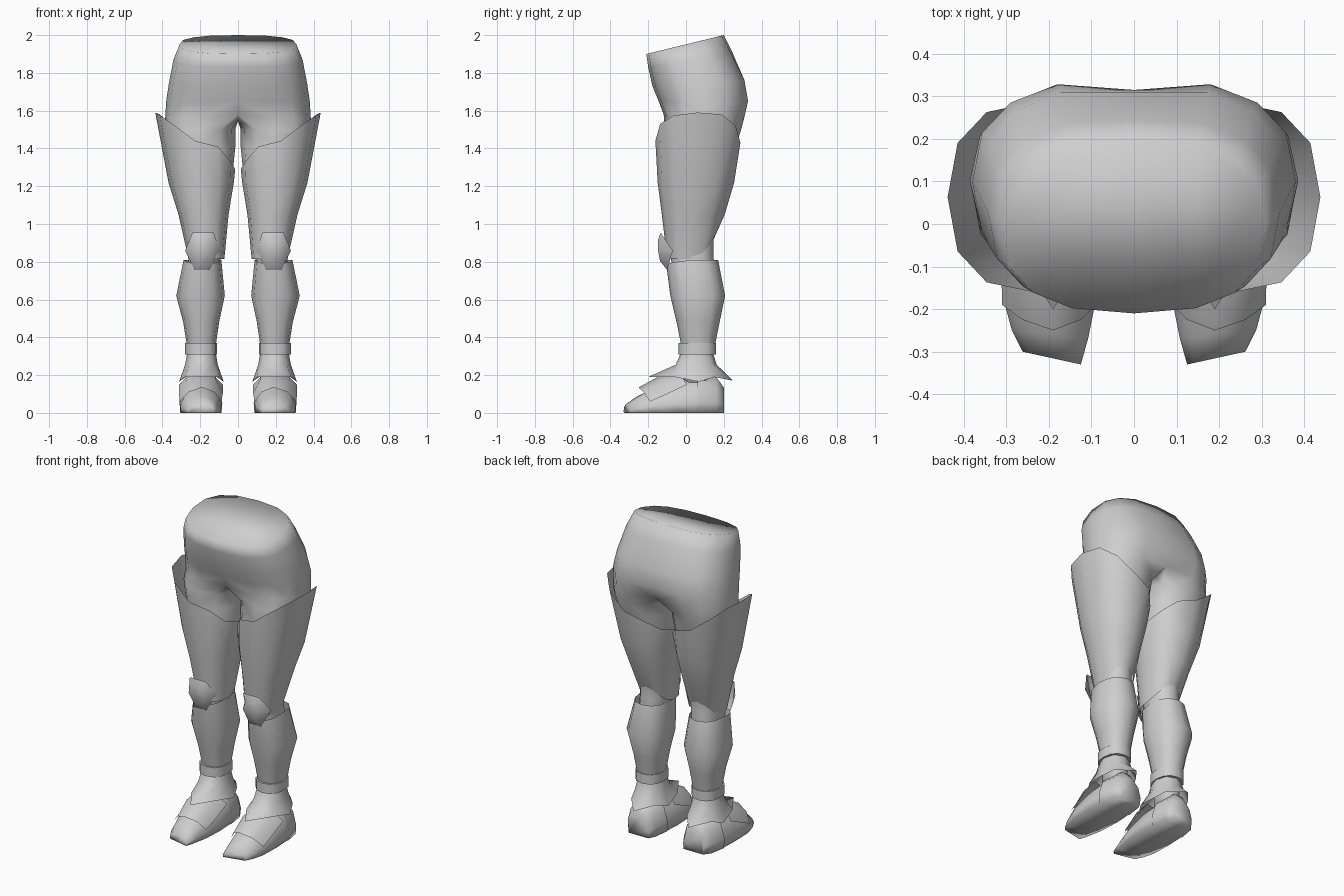
import bpy, bmesh, math
from math import sin, cos, radians
from mathutils import Vector

if "Cube" in bpy.data.objects:
    bpy.data.objects.remove(bpy.data.objects["Cube"])

grey = bpy.data.materials.new("light_grey")
grey.diffuse_color = (0.62, 0.62, 0.62, 1)
grey.use_nodes = True
grey.node_tree.nodes["Principled BSDF"].inputs["Base Color"].default_value = grey.diffuse_color


def spow(v, p):
    return math.copysign(abs(v) ** p, v)


def ring(x0, x1, y0, y1, z, angles, p=0.85):
    """Rounded outline inside given bounds; angle 0 is outward, -90 is forward.
    z is a number or one height per point."""
    pts = []
    for i, a in enumerate(angles):
        c, s = spow(cos(radians(a)), p), spow(sin(radians(a)), p)
        h = z[i] if isinstance(z, (list, tuple)) else z
        pts.append(((x0 + x1) / 2 + c * (x1 - x0) / 2,
                    (y0 + y1) / 2 + s * (y1 - y0) / 2, h))
    return pts


def skin(bm, rows, closed=True):
    n = len(rows[0])
    for a, b in zip(rows, rows[1:]):
        for i in range(n if closed else n - 1):
            j = (i + 1) % n
            bm.faces.new((a[i], a[j], b[j], b[i]))


def finish(name, bm, angle=180):
    bmesh.ops.recalc_face_normals(bm, faces=bm.faces)
    # make open shells face outward
    mid = sum((v.co for v in bm.verts), Vector()) / len(bm.verts)
    if sum(f.normal.dot(f.calc_center_median() - mid) * f.calc_area() for f in bm.faces) < 0:
        bmesh.ops.reverse_faces(bm, faces=bm.faces)
    me = bpy.data.meshes.new(name)
    bm.to_mesh(me)
    bm.free()
    me.materials.append(grey)
    ob = bpy.data.objects.new(name, me)
    bpy.context.collection.objects.link(ob)
    bpy.ops.object.select_all(action='DESELECT')
    ob.select_set(True)
    bpy.context.view_layer.objects.active = ob
    bpy.ops.object.shade_smooth_by_angle(angle=radians(angle))
    mod = ob.modifiers.new("mirror", 'MIRROR')
    mod.merge_threshold = 0.0005
    return ob


def loft(name, rows, closed=True, caps=(), angle=180):
    bm = bmesh.new()
    vs = [[bm.verts.new(c) for c in r] for r in rows]
    skin(bm, vs, closed)
    for k in caps:
        bm.faces.new(vs[k])
    return finish(name, bm, angle)


# Hips and legs: half arcs for the hips, closed rings for the leg
arc = [-90 + 22.5 * i for i in range(9)]
hips = [  # half width, front y, back y, front z, back z, sag at the side, rear cleft
    (.31, -.21, .20, 1.90, 2.00, 0, 0),
    (.342, -.20, .25, 1.83, 1.91, 0, .005),
    (.366, -.178, .325, 1.73, 1.76, 0, .015),
    (.38, -.145, .343, 1.65, 1.65, 0, .028),
    (.386, -.118, .32, 1.58, 1.565, .02, .035)]
bm = bmesh.new()
rows = []
for rx, yf, yb, zf, zb, sag, cleft in hips:
    row = []
    for a in arc:
        c, s = max(0, cos(radians(a))) ** .78, spow(sin(radians(a)), .78)
        y = (yf + yb) / 2 + s * (yb - yf) / 2 - (cleft if a == 90 else 0)
        z = (zf + zb) / 2 + s * (zb - zf) / 2 - sag * c
        row.append(bm.verts.new((0 if abs(a) == 90 else rx * c, y, z)))
    rows.append(row)
skin(bm, rows, False)
bm.faces.new(rows[0])                       # waist cap
crotch = [bm.verts.new((0, y, z)) for y, z in ((.19, 1.55), (.08, 1.545), (-.02, 1.55))]
leg_angles = [-120 + 30 * i for i in range(12)]
leg = [rows[-1] + crotch]
for b in ((.014, .382, -.115, .292, 1.50), (.014, .365, -.112, .262, 1.41),
          (.035, .32, -.10, .21, 1.2),
          (.085, .26, -.085, .145, .97), (.09, .262, -.085, .145, .85),
          (.10, .265, -.07, .15, .75), (.125, .26, -.01, .14, .4),
          (.13, .255, -.02, .14, .27), (.13, .255, -.02, .14, .12)):
    leg.append([bm.verts.new(c) for c in ring(*b, leg_angles)])
skin(bm, leg)
bm.faces.new(leg[-1])
finish("hips_and_legs", bm)

# Thigh guards: open tubes, high on the outside, arched behind the knee
a12 = [30 * i for i in range(12)]
low = [.815 + .09 * max(0, sin(radians(a))) ** 2 for a in a12]
top = [1.59, 1.58, 1.52, 1.43, 1.39, 1.33, 1.29, 1.33, 1.41, 1.44, 1.53, 1.575]
loft("thigh_guard", [
    ring(.072, .262, -.10, .14, low, a12),
    ring(.05, .315, -.128, .205, 1.05, a12),
    ring(.022, .368, -.15, .255, 1.22, a12),
    ring(.015, .438, -.162, .288, top, a12, .82)])

# Knee caps: tilted hexagon domes
rim = [(.13, -.135, .955), (.24, -.135, .955), (.28, -.07, .86),
       (.23, -.10, .757), (.15, -.10, .757), (.095, -.07, .86)]
dome = [(.188 + (x - .188) * .55, -.148 + .01 * (z < .8), .862 + (z - .862) * .55)
        for x, y, z in rim]
loft("knee_cap", [rim, dome], caps=(1,))

# Shin guards with a calf bulge
shin_top = [.81 + .02 * min(0, sin(radians(a))) for a in a12]
loft("shin_guard", [
    ring(.088, .288, -.105, .17, shin_top, a12),
    ring(.07, .327, -.083, .207, .62, a12),
    ring(.10, .29, -.05, .178, .48, a12),
    ring(.12, .268, -.022, .15, .34, a12)])

# Ankle bands
loft("ankle_band", [
    ring(.13, .26, -.01, .14, .37, a12),
    ring(.11, .28, -.04, .16, .37, a12),
    ring(.11, .28, -.04, .16, .31, a12),
    ring(.13, .26, -.01, .14, .31, a12)], angle=40)

# Four pointed ankle collars
a8 = [45 * i for i in range(8)]
tips = [(.312, .07, .165), (.275, .15, .19), (.19, .25, .17), (.112, .15, .19),
        (.076, .07, .165), (.1, -.06, .19), (.19, -.2, .19), (.282, -.06, .19)]
loft("ankle_collar", [
    ring(.116, .27, -.03, .145, .31, a8),
    ring(.107, .28, -.055, .162, .255, a8),
    tips])

# Shoes: cross-sections lofted from toe to heel
section = [(.02, 0), (0, .3), (.11, .72), (.36, 1), (.64, 1), (.89, .72), (1, .3), (.98, 0)]


def shoe_rows(stations):
    return [[(x0 + u * (x1 - x0), y + skew * u, v * h) for u, v in section]
            for y, x0, x1, h, skew in stations]


loft("shoe", shoe_rows([
    (-.33, .125, .262, .045, .03), (-.27, .108, .287, .085, .02),
    (-.18, .09, .306, .125, 0), (-.05, .083, .309, .17, 0),
    (.07, .09, .304, .19, 0), (.16, .107, .283, .18, 0),
    (.19, .13, .25, .12, 0)]), caps=(0, -1))
loft("heel_guard", shoe_rows([
    (.06, .084, .31, .2, 0), (.16, .098, .292, .19, 0),
    (.2, .12, .26, .135, 0)]), caps=(-1,))

# Instep plates with a pointed front edge
loft("instep_plate", [
    [(.088, -.19, .06), (.125, -.225, .11), (.19, -.25, .135), (.262, -.225, .11), (.31, -.19, .06)],
    [(.08, -.09, .105), (.115, -.115, .17), (.19, -.15, .19), (.275, -.115, .17), (.312, -.09, .105)],
    [(.08, .005, .15), (.12, -.02, .19), (.19, -.07, .215), (.27, -.02, .19), (.312, .005, .15)]],
    closed=False)
